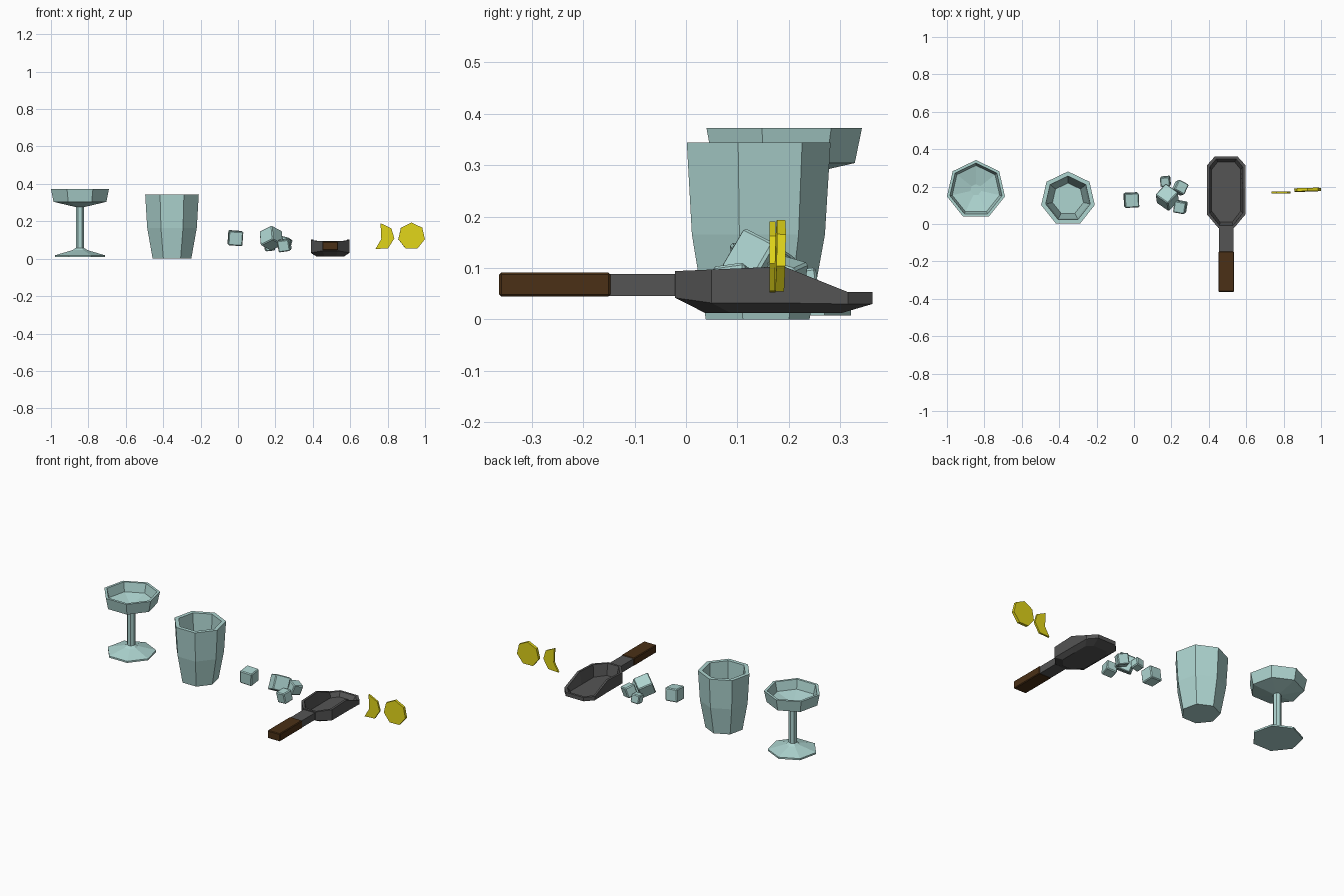
import bpy, bmesh
from math import sin, cos, pi, radians
from mathutils import Matrix, Vector

if "Cube" in bpy.data.objects:
    bpy.data.objects.remove(bpy.data.objects["Cube"])


def material(name, rgb):
    m = bpy.data.materials.new(name)
    m.diffuse_color = (*rgb, 1)
    m.use_nodes = True
    m.node_tree.nodes["Principled BSDF"].inputs["Base Color"].default_value = m.diffuse_color
    return m


GLASS = material("pale_glass", (0.42, 0.66, 0.63))
METAL = material("dark_metal", (0.09, 0.09, 0.09))
WOOD = material("brown_wood", (0.07, 0.03, 0.008))
LEMON = material("lemon_yellow", (0.75, 0.66, 0.01))


def finish(name, bm, mat):
    bmesh.ops.recalc_face_normals(bm, faces=bm.faces[:])
    me = bpy.data.meshes.new(name)
    bm.to_mesh(me)
    bm.free()
    me.materials.append(mat)
    ob = bpy.data.objects.new(name, me)
    bpy.context.collection.objects.link(ob)
    return ob


def loft(name, rings, mat):
    """Bridge equal-length rings and cap both ends."""
    bm = bmesh.new()
    vs = [[bm.verts.new(p) for p in r] for r in rings]
    n = len(vs[0])
    for a, b in zip(vs, vs[1:]):
        for i in range(n):
            j = (i + 1) % n
            bm.faces.new((a[i], a[j], b[j], b[i]))
    bm.faces.new(vs[0])
    bm.faces.new(vs[-1])
    return finish(name, bm, mat)


def lathe(name, x, y, profile, mat, sides=7):
    angles = [pi / 2 + 2 * pi * k / sides for k in range(sides)]
    return loft(name, [[(x + r * cos(a), y + r * sin(a), z) for a in angles]
                       for r, z in profile], mat)


def box(name, loc, size, mat, bevel=0.0, rot=(0, 0, 0)):
    bm = bmesh.new()
    bmesh.ops.create_cube(bm, size=1, matrix=Matrix.Diagonal((*size, 1)))
    if bevel:
        bmesh.ops.bevel(bm, geom=bm.edges[:], offset=bevel, segments=1,
                        affect='EDGES', profile=0.5)
    ob = finish(name, bm, mat)
    ob.location = loc
    ob.rotation_euler = [radians(a) for a in rot]
    return ob


def slab(name, loc, pts, thickness, mat, tilt):
    """Flat slice in the xz plane, extruded along y."""
    ob = loft(name, [[(x, s * thickness / 2, z) for x, z in pts] for s in (-1, 1)], mat)
    ob.location = loc
    ob.rotation_euler = [radians(a) for a in tilt]
    return ob


# stemmed glass with shallow bowl
lathe("stemmed_glass", -0.845, 0.183,
      [(0.138, 0.008), (0.138, 0.018), (0.04, 0.046), (0.023, 0.058),
       (0.023, 0.276), (0.145, 0.304), (0.159, 0.372), (0.143, 0.372),
       (0.13, 0.318), (0.03, 0.296)], GLASS)

# tumbler
lathe("tumbler", -0.353, 0.134,
      [(0.106, 0), (0.136, 0.165), (0.147, 0.344), (0.122, 0.344),
       (0.113, 0.17), (0.085, 0.03)], GLASS)

# ice cubes: location, size, rotation
for i, (loc, s, rot) in enumerate([
        ((-0.014, 0.128, 0.11), 0.077, (4, 4, 3)),
        ((0.178, 0.142, 0.11), 0.088, (-22, -22, -35)),
        ((0.246, 0.194, 0.083), 0.062, (-15, 12, -28)),
        ((0.168, 0.228, 0.07), 0.052, (8, -6, 5)),
        ((0.248, 0.091, 0.072), 0.063, (8, -8, -10))]):
    box(f"ice_cube_{i + 1}", loc, (s, s, s), GLASS, 0.005, rot)

# scoop pan: half outline (x, y, rim z, lower edge z), mirrored into a ring
CX = 0.493
half = [(0.042, -0.021, 0.094, 0.042), (0.102, 0.05, 0.097, 0.032),
        (0.102, 0.19, 0.103, 0.032), (0.102, 0.315, 0.053, 0.03),
        (0.06, 0.362, 0.053, 0.03)]
outline = half + [(-x, *rest) for x, *rest in reversed(half)]


def inset(sx, sy, height):
    return [(CX + x * sx, 0.17 + (y - 0.17) * sy, height(r, l))
            for x, y, r, l in outline]


loft("scoop_pan", [inset(0.74, 0.7, lambda r, l: 0.013),
                   inset(1, 1, lambda r, l: l),
                   inset(1, 1, lambda r, l: r),
                   inset(0.87, 0.93, lambda r, l: r),
                   inset(0.76, 0.84, lambda r, l: 0.028)], METAL)

# scoop neck and wooden grip
box("scoop_neck", (CX, -0.085, 0.067), (0.076, 0.14, 0.042), METAL)
box("scoop_grip", (CX, -0.255, 0.068), (0.084, 0.216, 0.047), WOOD, 0.004)

# lemon slices: whole heptagon and a crescent wedge
hept = [(0.073 * cos(pi / 2 + 2 * pi * k / 7), 0.073 * sin(pi / 2 + 2 * pi * k / 7))
        for k in range(7)]
slab("lemon_slice", (0.928, 0.183, 0.12), hept, 0.017, LEMON, (-1.5, 0, 1.5))
wedge = [(-0.022, 0.07), (0.036, 0.042), (0.052, -0.011), (0.018, -0.065),
         (-0.049, -0.068), (-0.018, -0.015)]
slab("lemon_wedge", (0.784, 0.168, 0.12), wedge, 0.011, LEMON, (0, 0, 0))
